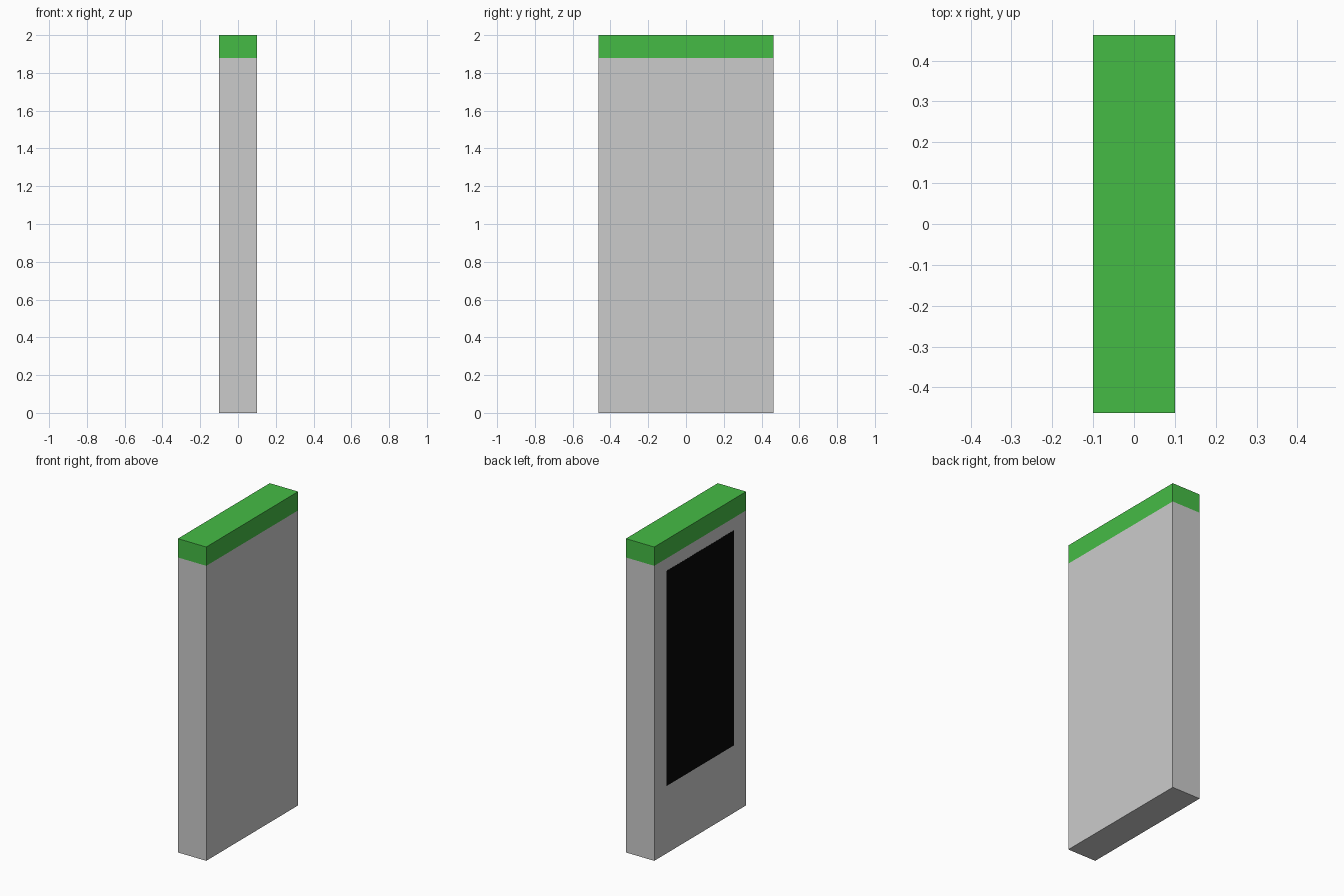
import bpy, bmesh
from mathutils import Vector

if "Cube" in bpy.data.objects:
    bpy.data.objects.remove(bpy.data.objects["Cube"])

HX, HY = 0.1, 0.4625     # half thickness, half width
SEAM, TOP = 1.88, 2.0    # cap seam and overall height


def material(name, rgb):
    m = bpy.data.materials.new(name)
    m.diffuse_color = (*rgb, 1)
    m.use_nodes = True
    m.node_tree.nodes["Principled BSDF"].inputs["Base Color"].default_value = m.diffuse_color
    return m


def box(name, lo, hi, drop=None, mat=None):
    """Box between two corners; drop removes the hidden face with that normal."""
    lo, hi = Vector(lo), Vector(hi)
    bm = bmesh.new()
    bmesh.ops.create_cube(bm, size=1)
    bmesh.ops.scale(bm, vec=hi - lo, verts=bm.verts)
    bmesh.ops.translate(bm, vec=(lo + hi) / 2, verts=bm.verts)
    bm.normal_update()
    if drop:
        hidden = [f for f in bm.faces if f.normal.dot(Vector(drop)) > 0.9]
        bmesh.ops.delete(bm, geom=hidden, context='FACES')
    mesh = bpy.data.meshes.new(name)
    bm.to_mesh(mesh)
    bm.free()
    if mat:
        mesh.materials.append(mat)
    obj = bpy.data.objects.new(name, mesh)
    bpy.context.collection.objects.link(obj)
    return obj


green = material("green", (0.06, 0.5, 0.06))
black = material("black", (0.002, 0.002, 0.002))

# Grey slab and flush green cap, open where they meet
box("body", (-HX, -HY, 0), (HX, HY, SEAM), drop=(0, 0, 1))
box("top_cap", (-HX, -HY, SEAM), (HX, HY, TOP), drop=(0, 0, -1), mat=green)

# Thin black panel on the left side
box("display_panel", (-HX - 0.001, -0.34, 0.43), (-HX, 0.34, 1.80),
    drop=(1, 0, 0), mat=black)
